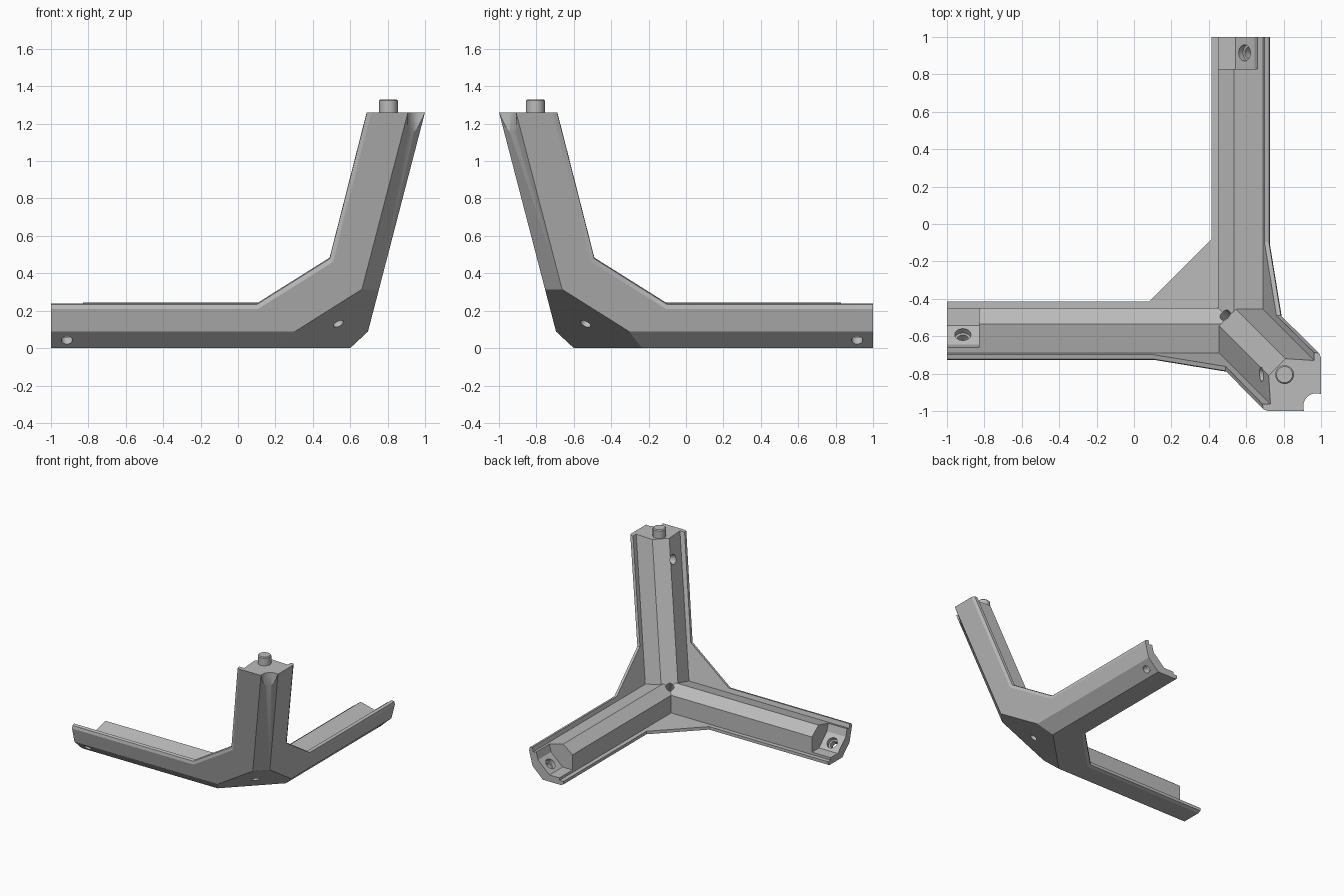
import bpy, bmesh, math
from mathutils import Vector as V

old = bpy.data.objects.get("Cube")
if old:
    bpy.data.objects.remove(old, do_unlink=True)

grey = bpy.data.materials.new("plain_grey")
grey.use_nodes = True
colour = (0.5, 0.5, 0.5, 1)
grey.diffuse_color = colour
grey.node_tree.nodes["Principled BSDF"].inputs["Base Color"].default_value = colour

LEAN, WALL, TOP = 0.26, 0.672, 1.26


def flip(v):
    """Mirror across the diagonal plane of symmetry."""
    return V((-v[1], -v[0], v[2]))


def flip_planes(planes):
    return [(flip(p), flip(n)) for p, n in planes]


def P(point, normal):
    return (V(point), V(normal).normalized())


def add_object(name, bm):
    bmesh.ops.recalc_face_normals(bm, faces=bm.faces)
    mesh = bpy.data.meshes.new(name)
    bm.to_mesh(mesh)
    bm.free()
    mesh.materials.append(grey)
    ob = bpy.data.objects.new(name, mesh)
    bpy.context.scene.collection.objects.link(ob)
    return ob


def convex(name, planes, size=4):
    """Solid lying behind every (point, outward normal) plane."""
    bm = bmesh.new()
    bmesh.ops.create_cube(bm, size=size)
    for p, n in planes:
        bmesh.ops.bisect_plane(bm, geom=bm.verts[:] + bm.edges[:] + bm.faces[:],
                               dist=1e-5, plane_co=p, plane_no=n, clear_outer=True)
        corners = [v.co.copy() for v in bm.verts]
        bm.clear()
        for co in corners:
            bm.verts.new(co)
        bmesh.ops.remove_doubles(bm, verts=bm.verts, dist=1e-4)
        bmesh.ops.convex_hull(bm, input=bm.verts)
        bmesh.ops.dissolve_limit(bm, angle_limit=0.01, verts=bm.verts, edges=bm.edges)
    return add_object(name, bm)


def rod(name, start, end, radius, bevel=0):
    """Round bar between two points."""
    start, end = V(start), V(end)
    axis = end - start
    bm = bmesh.new()
    bmesh.ops.create_cone(bm, cap_ends=True, segments=32, radius1=radius,
                          radius2=radius, depth=axis.length)
    if bevel:
        rim = [e for e in bm.edges if all(v.co.z > 0 for v in e.verts)]
        bmesh.ops.bevel(bm, geom=rim, offset=bevel, segments=1, affect='EDGES')
    bm.transform(axis.to_track_quat('Z', 'Y').to_matrix().to_4x4())
    bmesh.ops.translate(bm, verts=bm.verts, vec=(start + end) / 2)
    return add_object(name, bm)


def combine(target, other, operation):
    mod = target.modifiers.new(operation.lower(), 'BOOLEAN')
    mod.operation, mod.object, mod.solver = operation, other, 'MANIFOLD'
    graph = bpy.context.evaluated_depsgraph_get()
    mesh = bpy.data.meshes.new_from_object(target.evaluated_get(graph))
    target.modifiers.clear()
    target.data = mesh
    bpy.data.objects.remove(other, do_unlink=True)


# Outer envelope: three walls, three bevels, corner cap and arm ends
n_bottom = V((0, 0, -1))
n_front = V((0, -1, -LEAN)).normalized()
bevel_low = P((0, -0.6, 0), (0, -0.68, -0.73))
bevel_up = P((0.908, -1, TOP), (1, -1, -2 * LEAN))
cap = P((0.4175, -0.4175, 0), (1, -1, -1.85))
sides = [(V((0, -WALL, 0)), n_front), bevel_low, P((-1, 0, 0), (-1, 0, 0))]
envelope = sides + flip_planes(sides)
envelope += [P((0, 0, 0), n_bottom), bevel_up, cap, P((0, 0, TOP), (0, 0, 1))]

pieces = []


def add_piece(name, planes):
    """Oversized piece, trimmed later; sizes differ so ends never coincide."""
    pieces.append(convex(name, planes, 4 + 0.02 * len(pieces)))


def lip_wall(points, normal, mirrored=False):
    """Thin wall made of two arm strips and the gusset between them."""
    inner = (points[0] - normal * 0.035, -normal)
    for a, b in zip(points, points[1:]):
        e = normal.cross(b - a).normalized()
        if e.dot(V((0.6, -0.6, 0.1)) - a) > 0:
            e = -e
        planes = [inner, (a, e), P(a - e * 0.022, e * 0.43 + normal * 0.9)]
        add_piece("lip_wall", flip_planes(planes) if mirrored else planes)


side = [V((x, -WALL - LEAN * z, z)) for x, z in
        ((-1, 0.23), (0.1, 0.23), (0.49, 0.475), (0.69, TOP))]
lip_wall(side, n_front)
lip_wall(side, n_front, True)
lip_wall([V((x, y, 0)) for x, y in
          ((-1, -0.415), (0.08, -0.415), (0.415, -0.08), (0.415, 1))], n_bottom)

# Low arm cores
core = [P((0, -0.45, 0), (0, 1, 0)),
        P((0, -0.535, 0.245), (0, 0.065, 0.085)),
        P((0, -0.535, 0.245), (0, -LEAN, 1))]
add_piece("arm_core", core)
add_piece("arm_core", flip_planes(core))

# Leaning upright core
edge = (0.72, -0.81, TOP)
upright_side = P(edge, (-1.068, -0.068, LEAN))
add_piece("upright_core", [upright_side, P(edge, (-1, 1, 2 * LEAN))]
          + flip_planes([upright_side]))

bracket = pieces.pop(0)
bracket.name = "corner_bracket"
for piece in pieces:
    combine(bracket, piece, 'UNION')
combine(bracket, convex("envelope", envelope, 5), 'INTERSECT')

# Screw seats cut into the arm tips
notch = [P((-0.83, 0, 0), (1, 0, 0)),
         P((0, -0.59, 0.1), (0, -0.68, -0.73)),
         P((0, 0, 0.055), (0, 0, -1)),
         (V((0, -WALL, 0)) - n_front * 0.064, n_front)]
combine(bracket, convex("notch", notch), 'DIFFERENCE')
combine(bracket, convex("notch", flip_planes(notch)), 'DIFFERENCE')

# Screw holes: both arm tips, corner, upright side and pocket at its top
axis = bevel_low[1]
hole = V((-0.915, -0.645, 0.043))
seat = hole - axis * 0.045
for f in (V, flip):
    combine(bracket, rod("hole", f(hole + axis * 0.05), f(hole - axis * 0.14), 0.03), 'DIFFERENCE')
    combine(bracket, rod("sink", f(seat), f(seat - axis * 0.1), 0.043), 'DIFFERENCE')
mid = V((0.535, -0.535, 0.135))
combine(bracket, rod("hole", mid + cap[1] * 0.2, mid - cap[1] * 0.4, 0.03), 'DIFFERENCE')
mouth = V((0.68, -0.805, 1.1))
combine(bracket, rod("hole", mouth + upright_side[1] * 0.05,
                     mouth - upright_side[1] * 0.12, 0.038), 'DIFFERENCE')
combine(bracket, rod("pocket", (0.975, -0.975, 0.9), (0.975, -0.975, 1.4), 0.07), 'DIFFERENCE')

# Locating peg on the upright
peg = rod("locating_peg", (0.805, -0.805, 1.2), (0.805, -0.805, 1.33), 0.05, 0.007)

for ob in (bracket, peg):
    bpy.ops.object.select_all(action='DESELECT')
    ob.select_set(True)
    bpy.context.view_layer.objects.active = ob
    bpy.ops.object.shade_smooth_by_angle(angle=math.radians(25))
